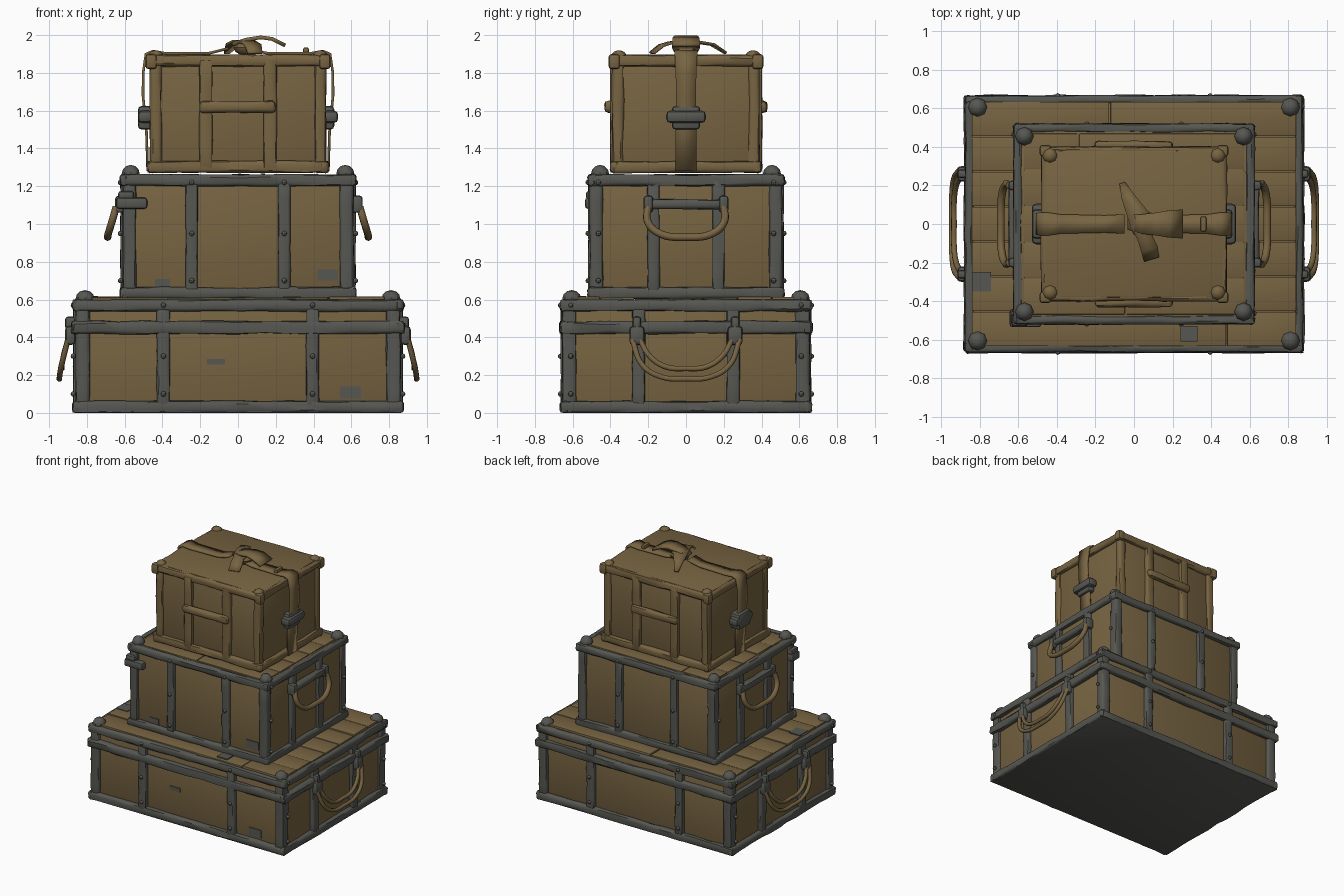
import bpy, bmesh, math, random
from mathutils import Vector, Matrix

random.seed(4)
if "Cube" in bpy.data.objects:
    bpy.data.objects.remove(bpy.data.objects["Cube"], do_unlink=True)


def material(name, rgb):
    m = bpy.data.materials.new(name)
    m.use_nodes = True
    m.diffuse_color = (*rgb, 1)
    m.node_tree.nodes["Principled BSDF"].inputs["Base Color"].default_value = (*rgb, 1)
    return m


BROWN = material("tan leather", (0.185, 0.127, 0.054))
GREY = material("worn iron", (0.093, 0.093, 0.083))


def finish(name, bm, mat):
    bmesh.ops.recalc_face_normals(bm, faces=bm.faces)
    me = bpy.data.meshes.new(name)
    bm.to_mesh(me)
    bm.free()
    me.materials.append(mat)
    ob = bpy.data.objects.new(name, me)
    bpy.context.collection.objects.link(ob)
    bpy.ops.object.select_all(action='DESELECT')
    ob.select_set(True)
    bpy.context.view_layer.objects.active = ob
    bpy.ops.object.shade_smooth_by_angle(angle=math.radians(40))
    return ob


def box(name, lo, hi, mat, bevel=0.012, wobble=0.0):
    """Bevelled box between two corners; wobble gives a hand-hewn look."""
    lo, hi = Vector(lo), Vector(hi)
    size, mid = hi - lo, (lo + hi) / 2
    bm = bmesh.new()
    bmesh.ops.create_cube(bm, size=1, matrix=Matrix.Translation(mid) @ Matrix.Diagonal((*size, 1)))
    if bevel:
        bmesh.ops.bevel(bm, geom=bm.edges[:], offset=min(bevel, min(size) * 0.4),
                        segments=2, profile=0.5, affect='EDGES')
    if wobble:
        axis = max(range(3), key=lambda i: size[i])
        n = int(size[axis] / 0.13) + 1
        for i in range(1, n):
            co, no = mid.copy(), Vector()
            co[axis] = lo[axis] + size[axis] * (i + random.uniform(-.2, .2)) / n
            no[axis] = 1
            bmesh.ops.bisect_plane(bm, geom=bm.verts[:] + bm.edges[:] + bm.faces[:],
                                   plane_co=co, plane_no=no)
        for v in bm.verts:
            v.co += Vector([random.uniform(-wobble, wobble) for _ in range(3)])
            v.co.z = max(v.co.z, 0)
    return finish(name, bm, mat)


def stud(name, co, r, h, mat):
    """Faceted domed stud."""
    bm = bmesh.new()
    bmesh.ops.create_uvsphere(bm, u_segments=8, v_segments=6, radius=1,
                              matrix=Matrix.Translation(co) @ Matrix.Diagonal((r, r, h, 1)))
    return finish(name, bm, mat)


def rope(name, points, radius, mat):
    cu = bpy.data.curves.new(name, 'CURVE')
    cu.dimensions = '3D'
    cu.bevel_depth, cu.bevel_resolution, cu.resolution_u = radius, 2, 6
    cu.use_fill_caps = True
    sp = cu.splines.new('BEZIER')
    sp.bezier_points.add(len(points) - 1)
    for p, co in zip(sp.bezier_points, points):
        p.co = co
        p.handle_left_type = p.handle_right_type = 'AUTO'
    cu.materials.append(mat)
    ob = bpy.data.objects.new(name, cu)
    bpy.context.collection.objects.link(ob)
    bpy.ops.object.select_all(action='DESELECT')
    ob.select_set(True)
    bpy.context.view_layer.objects.active = ob
    bpy.ops.object.convert(target='MESH')


def ribbon(name, path, across, widths, mat, thick=0.014):
    """Flat strap along a path, with a half width at each point."""
    bm = bmesh.new()
    across = Vector(across).normalized()
    rows = [[bm.verts.new(Vector(p) + across * w * s) for s in (-1, 1)] for p, w in zip(path, widths)]
    for a, b in zip(rows, rows[1:]):
        bm.faces.new((a[0], a[1], b[1], b[0]))
    ob = finish(name, bm, mat)
    mod = ob.modifiers.new("thickness", 'SOLIDIFY')
    mod.thickness, mod.offset = thick, 0


def crate(name, hx, hy, z0, z1, inset, rail, post, mat, wobble=0.004):
    """Recessed panel body with edge rails, corner posts and corner studs."""
    box(name + "_body", (inset - hx, inset - hy, z0 + .005), (hx - inset, hy - inset, z1 - .008), BROWN, 0.01)
    for s in (-1, 1):
        for z in (z0, z1 - rail):
            y, x = sorted((s * hy, s * (hy - .045))), sorted((s * hx, s * (hx - .045)))
            box(name + "_long_rail", (-hx, y[0], z), (hx, y[1], z + rail), mat, 0.016, wobble)
            box(name + "_short_rail", (x[0], -hy, z), (x[1], hy, z + rail), mat, 0.016, wobble)
        for t in (-1, 1):
            x = sorted((s * (hx - .015), s * (hx - .015 - post)))
            y = sorted((t * (hy - .01), t * (hy - .01 - post)))
            box(name + "_corner_post", (x[0], y[0], z0), (x[1], y[1], z1 - .01), mat, 0.016, wobble)


def bands(name, hx, hy, z0, z1, fx, fy, w, mat):
    """Vertical bands on all four faces."""
    for s in (-1, 1):
        for t in (-1, 1):
            y, x = sorted((s * hy, s * (hy - .05))), sorted((s * hx, s * (hx - .05)))
            if fx:
                box(name + "_face_band", (t * fx - w, y[0], z0), (t * fx + w, y[1], z1), mat, 0.012, 0.003)
            if fy:
                box(name + "_side_band", (x[0], t * fy - w, z0), (x[1], t * fy + w, z1), mat, 0.012, 0.003)


def planks(name, hx, hy, z, n, th):
    """Uneven boards laid over a lid."""
    step = 2 * hy / n
    for i in range(n):
        y = -hy + i * step
        cut = random.uniform(-.6, .6) * hx
        for a, b in ((-hx, cut), (cut, hx)):
            box(name, (a + .004, y + .002, z - .02), (b - .004, y + step - .002, z + random.uniform(.4, 1) * th),
                BROWN, 0.004)


# Bottom trunk
box("trunk_underside", (-.865, -.66, 0), (.865, .66, .03), GREY, 0.008)
crate("trunk", .875, .665, 0, .6, .035, .062, .075, GREY)
bands("trunk", .872, .662, .03, .56, .395, .25, .034, GREY)
planks("trunk_lid_board", .845, .635, .595, 7, .022)
for s in (-1, 1):
    y, x = sorted((s * .668, s * .62)), sorted((s * .882, s * .83))
    box("trunk_long_lid_rail", (-.88, y[0], .42), (.88, y[1], .485), GREY, 0.014, 0.005)
    box("trunk_short_lid_rail", (x[0], -.665, .42), (x[1], .665, .485), GREY, 0.014, 0.005)
    for t in (-1, 1):
        stud("trunk_corner_stud", (s * .81, t * .605, .605), .05, .045, GREY)
        # Handle mounts
        lug = sorted((s * .86, s * .915))
        box("trunk_handle_mount", (lug[0], t * .26 - .04, .36), (lug[1], t * .26 + .04, .46), GREY, 0.02)
        box("trunk_handle_mount_top", (lug[0], t * .26 - .022, .44), (lug[1] - s * .01, t * .26 + .022, .51), GREY, 0.015)
    for k, (w, d) in enumerate(((.285, .18), (.245, .235))):
        out = .945 - k * .012
        rope("trunk_handle_rope", [(s * .90, -w, .39), (s * (out - .01), -w * .8, d + .07), (s * out, -w * .45, d + .01),
             (s * out, 0, d), (s * out, w * .45, d + .01), (s * (out - .01), w * .8, d + .07), (s * .90, w, .39)],
             .015, BROWN)

# Middle chest
crate("chest", .625, .52, .605, 1.262, .03, .06, .07, GREY)
bands("chest", .622, .517, .62, 1.24, .245, .172, .032, GREY)
planks("chest_lid_board", .575, .47, 1.25, 5, .016)
for s in (-1, 1):
    x = sorted((s * .59, s * .65))
    box("chest_handle_bar", (x[0], -.205, 1.08), (x[1], .205, 1.13), GREY, 0.016, 0.003)
    for t in (-1, 1):
        stud("chest_corner_stud", (s * .568, t * .455, 1.265), .048, .048, GREY)
        box("chest_handle_mount", (x[0], t * .2 - .025, 1.06), (x[1] + s * .01, t * .2 + .025, 1.15), GREY, 0.016)
    rope("chest_handle_rope", [(s * .645, -.2, 1.09), (s * .665, -.205, 1.02), (s * .685, -.15, .955), (s * .69, 0, .93),
         (s * .685, .15, .955), (s * .665, .205, 1.02), (s * .645, .2, 1.09)], .02, BROWN)
box("chest_latch", (-.645, -.535, 1.08), (-.48, -.44, 1.14), GREY, 0.016)
box("chest_latch_cap", (-.635, -.53, 1.13), (-.55, -.44, 1.175), GREY, 0.016)

# Rivets along the bands
for hx, hy, fx, fy, heights in ((.868, .66, .395, .25, (.1, .3, .57)), (.618, .514, .245, .172, (.7, .95, 1.22))):
    for z in heights:
        for s in (-1, 1):
            for t in (-1, 1):
                stud("rivet", (s * fx, t * (hy + .004), z), .014, .014, GREY)
                stud("rivet", (s * (hx + .004), t * (hy - .05), z), .014, .014, GREY)

# Top box
crate("box", .48, .4, 1.272, 1.895, .028, .06, .06, BROWN)
bands("box", .476, .402, 1.28, 1.87, .17, 0, .034, BROWN)
box("box_lid", (-.46, -.38, 1.86), (.46, .38, 1.898), BROWN, 0.006)
for s in (-1, 1):
    y, x = sorted((s * .43, s * .385)), sorted((s * .45, s * .53))
    box("box_face_handle", (-.205, y[0], 1.59), (.2, y[1], 1.65), BROWN, 0.018, 0.003)
    # Side straps with buckles
    ribbon("box_side_strap", [(s * .478, 0, 1.28), (s * .485, 0, 1.5), (s * .503, 0, 1.68), (s * .502, 0, 1.8),
           (s * .488, 0, 1.9), (s * .45, 0, 1.915), (s * .38, 0, 1.903), (s * .15, 0, 1.905), (s * .05, 0, 1.93)],
           (0, 1, 0), [.055, .055, .052, .055, .06, .06, .05, .045, .05], BROWN)
    box("buckle_plate", (x[0], -.075, 1.5), (x[1] - s * .02, .075, 1.625), GREY, 0.02)
    box("buckle_bar", (x[0], -.105, 1.535), (x[1], .105, 1.6), GREY, 0.022)
    for t in (-1, 1):
        stud("box_corner_stud", (s * .435, t * .355, 1.89), .04, .03, BROWN)
        box("box_corner_cap", (s * .46 - .03, t * .38 - .03, 1.82), (s * .46 + .03, t * .38 + .03, 1.9), BROWN, 0.016)

# Knotted bow on the lid
stud("bow_knot", (.05, 0, 1.935), .075, .045, BROWN)
ribbon("bow_cross_strap", [(-.06, .21, 1.905), (-.03, .14, 1.95), (.03, .03, 1.968), (.06, -.08, 1.96),
       (.08, -.13, 1.945), (.09, -.18, 1.905)], (1, .3, 0), [.015, .035, .06, .04, .045, .04], BROWN)
ribbon("bow_tail", [(-.03, .01, 1.95), (.04, 0, 1.975), (.12, 0, 1.988), (.18, 0, 1.98), (.25, 0, 1.945)],
       (0, 1, 0), [.04, .05, .06, .07, .075], BROWN, 0.02)
box("strap_keeper", (.345, -.04, 1.9), (.375, .04, 1.935), BROWN, 0.01)

# Worn grey patches
for name, lo, hi in (
        ("front_scuff", (-.165, -.637, .255), (-.07, -.628, .285)),
        ("front_corner_scuff", (.54, -.637, .075), (.65, -.628, .14)),
        ("chest_left_scuff", (-.44, -.497, .66), (-.36, -.488, .71)),
        ("chest_right_scuff", (.42, -.497, .7), (.53, -.488, .76)),
        ("lid_scuff", (-.84, -.35, .612), (-.74, -.25, .62)),
        ("lid_front_scuff", (.24, -.61, .612), (.33, -.53, .62))):
    box(name, lo, hi, GREY, 0)
